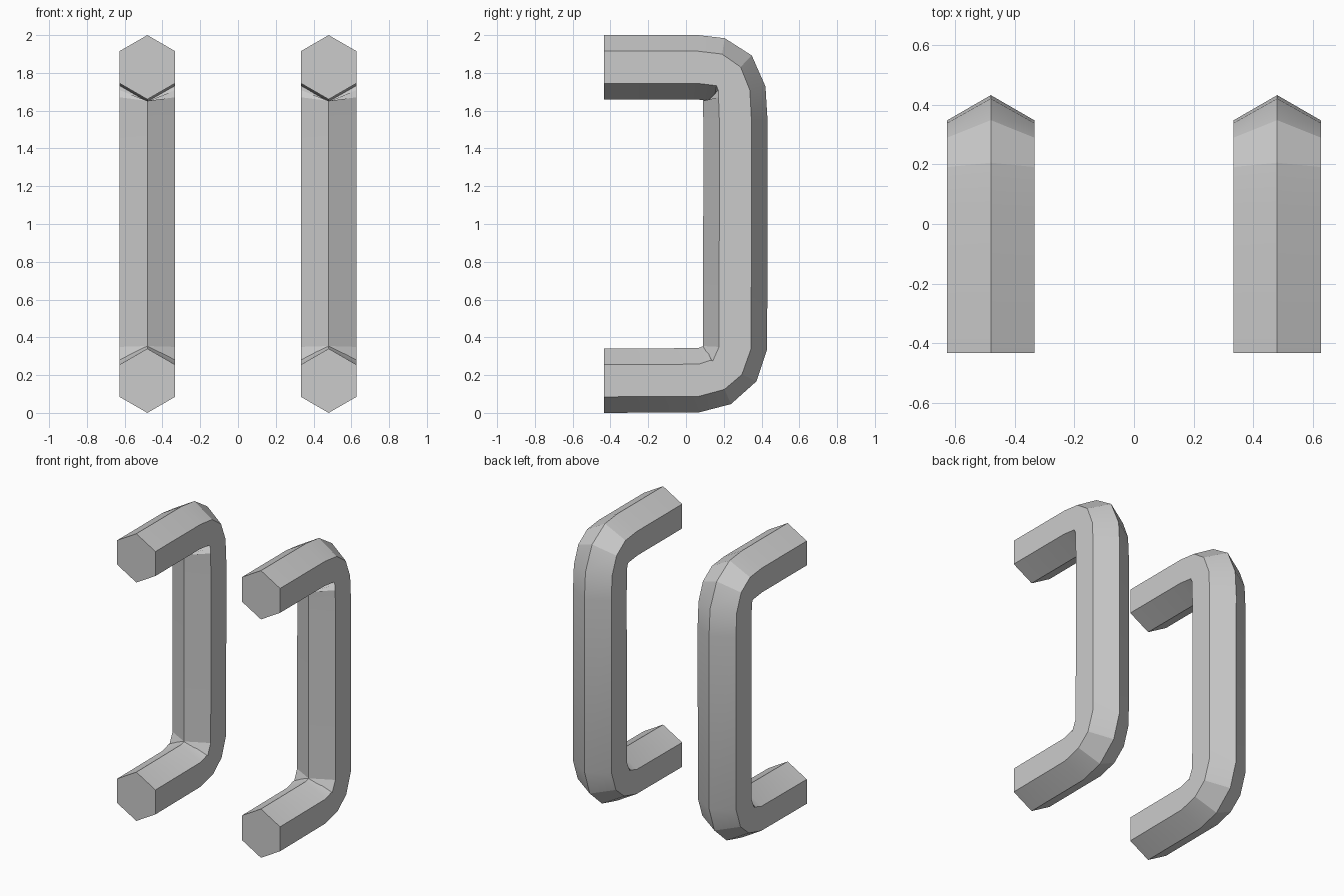
import bpy, bmesh
from math import sin, cos, radians, pi

cube = bpy.data.objects.get("Cube")
if cube:
    bpy.data.objects.remove(cube, do_unlink=True)

# Single plain grey material
grey = bpy.data.materials.new("plain grey")
grey.use_nodes = True
grey.diffuse_color = (0.6, 0.6, 0.6, 1)
grey.node_tree.nodes["Principled BSDF"].inputs["Base Color"].default_value = (0.6, 0.6, 0.6, 1)

RADIUS = 0.17
SPACING = 0.48

# Path of the bar: y, z and direction of the outer ridge in degrees from +y
PATH = [
    (-0.433, 1.83, 90), (0.06, 1.83, 88), (0.176, 1.816, 80),
    (0.23, 1.77, 46), (0.255, 1.69, 13), (0.262, 1.54, 2),
    (0.26, 0.345, -3), (0.219, 0.239, -25), (0.169, 0.202, -66),
    (0.068, 0.173, -89), (-0.433, 0.17, -90),
]


def hexagon(bm, x, y, z, angle):
    """Hexagonal ring with one corner pointing to the outside of the bend."""
    a = radians(angle)
    ring = []
    for i in range(6):
        t = i * pi / 3
        out = RADIUS * cos(t)
        ring.append(bm.verts.new((x + RADIUS * sin(t), y + out * cos(a), z + out * sin(a))))
    return ring


def make_handle(name, x):
    bm = bmesh.new()
    rings = [hexagon(bm, x, *point) for point in PATH]
    for a, b in zip(rings, rings[1:]):
        for i in range(6):
            j = (i + 1) % 6
            bm.faces.new((a[i], a[j], b[j], b[i]))
    # Flat end caps
    bm.faces.new(rings[0])
    bm.faces.new(rings[-1])
    bmesh.ops.recalc_face_normals(bm, faces=bm.faces)
    mesh = bpy.data.meshes.new(name)
    bm.to_mesh(mesh)
    bm.free()
    mesh.materials.append(grey)
    obj = bpy.data.objects.new(name, mesh)
    bpy.context.collection.objects.link(obj)
    bpy.ops.object.select_all(action='DESELECT')
    obj.select_set(True)
    bpy.context.view_layer.objects.active = obj
    bpy.ops.object.shade_smooth_by_angle(angle=radians(20))


# Matching pair of bent hexagonal bars
for side, sign in (("left", 1), ("right", -1)):
    make_handle(side + "_handle", sign * SPACING)
